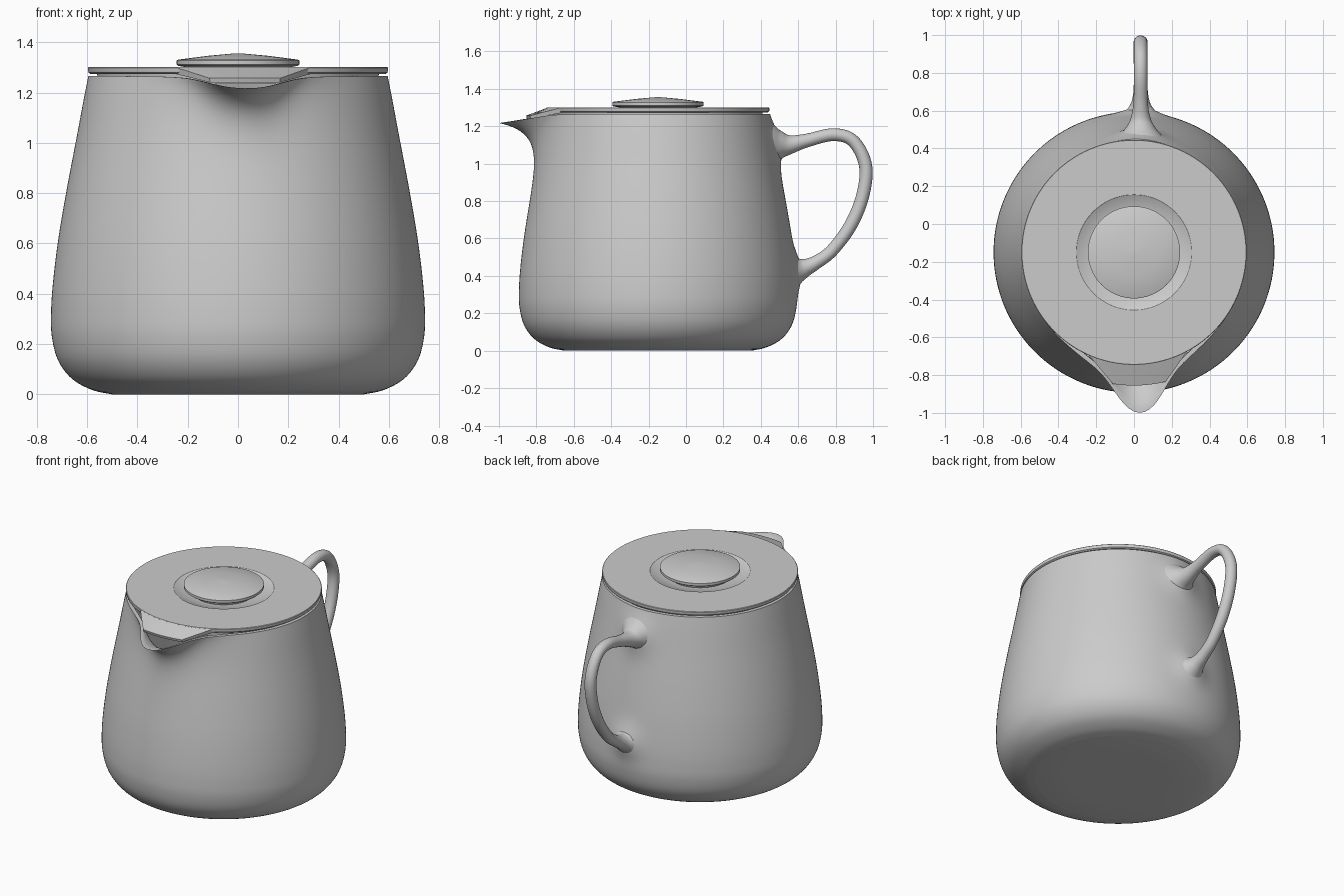
import bpy, bmesh, math
from mathutils import Vector

if "Cube" in bpy.data.objects:
    bpy.data.objects.remove(bpy.data.objects["Cube"])

CY = -0.15      # body axis sits slightly forward
SEG = 192


def spline(pts, n):
    """Catmull-Rom resampling of a short control list."""
    pts = [Vector(p) for p in pts]
    ext = [2 * pts[0] - pts[1]] + pts + [2 * pts[-1] - pts[-2]]
    out = []
    for i in range(1, len(ext) - 2):
        a, b, c, d = ext[i - 1:i + 3]
        for k in range(n):
            t = k / n
            out.append(0.5 * (2 * b + (c - a) * t + (2 * a - 5 * b + 4 * c - d) * t * t
                              + (3 * b - a - 3 * c + d) * t ** 3))
    return out + [pts[-1]]


def loft(name, rings, angle=35):
    """Skin closed rings of points and cap both ends."""
    bm = bmesh.new()
    vr = [[bm.verts.new(p) for p in ring] for ring in rings]
    n = len(vr[0])
    for a, b in zip(vr, vr[1:]):
        for i in range(n):
            j = (i + 1) % n
            bm.faces.new((a[i], a[j], b[j], b[i]))
    bm.faces.new(vr[0])
    bm.faces.new(vr[-1])
    bmesh.ops.recalc_face_normals(bm, faces=bm.faces)
    me = bpy.data.meshes.new(name)
    bm.to_mesh(me)
    bm.free()
    ob = bpy.data.objects.new(name, me)
    bpy.context.collection.objects.link(ob)
    bpy.ops.object.select_all(action='DESELECT')
    ob.select_set(True)
    bpy.context.view_layer.objects.active = ob
    bpy.ops.object.shade_smooth_by_angle(angle=math.radians(angle))
    return ob


def gauss(x, s):
    return math.exp(-(x / s) ** 2)


def circle(r, z, n=SEG):
    return [(r * math.sin(2 * math.pi * i / n), CY - r * math.cos(2 * math.pi * i / n), z)
            for i in range(n)]


def body_point(r, z, i):
    """Revolved wall pulled out into the spout and swelling at the handle roots."""
    th = (360 * i / SEG + 180) % 360 - 180            # 0 = front
    s = th - 2.3
    f = math.exp(-max(0, 1.265 - z) / 0.098)
    pull = 0.17 * gauss(s, 11.5) + 0.085 * gauss(s, 26)
    back = (th % 360 - 183 + 6) * math.pi / 180 * r   # arc distance from handle
    swell = sum(0.035 * gauss(back, w) * gauss(z - hz, w) for hz, w in ((1.11, 0.11), (0.43, 0.10)))
    rr = r + pull * f + swell
    a = math.radians(th)
    zz = z - f * (0.04 * gauss(s, 14) + 0.008 * gauss(s, 26))
    return (rr * math.sin(a), CY - rr * math.cos(a), zz)


# Body: outer wall, rim, inner wall
outer = spline([(0.5, 0), (0.58, 0.018), (0.66, 0.062), (0.715, 0.135), (0.74, 0.23),
                (0.743, 0.33), (0.735, 0.45), (0.714, 0.62), (0.68, 0.82), (0.64, 1.03),
                (0.612, 1.18), (0.595, 1.265)], 6)
inner = [(p[0] - 0.024, max(p[1], 0.025)) for p in reversed(outer)]
prof = [(0.02, 0.0), (0.3, 0.0)] + [tuple(p) for p in outer] + inner + [(0.02, 0.025)]
loft("body", [[body_point(r, z, i) for i in range(SEG)] for r, z in prof], 40)

# Handle: tube with flared roots, (y, z, radius)
path = spline([(0.455, 1.10, 0.12), (0.505, 1.10, 0.078), (0.56, 1.103, 0.05), (0.65, 1.125, 0.036),
               (0.79, 1.155, 0.034), (0.895, 1.12, 0.034), (0.96, 0.99, 0.035),
               (0.945, 0.83, 0.035), (0.88, 0.67, 0.035), (0.78, 0.535, 0.034),
               (0.695, 0.472, 0.037), (0.635, 0.443, 0.05), (0.595, 0.432, 0.077),
               (0.55, 0.425, 0.115)], 8)
rings = []
for k, p in enumerate(path):
    d = path[min(k + 1, len(path) - 1)] - path[max(k - 1, 0)]
    nrm = Vector((-d.y, d.x)).normalized()
    ring = []
    for i in range(32):
        a = 2 * math.pi * i / 32
        off = nrm * p.z * math.sin(a)
        ring.append((0.035 + 1.05 * p.z * math.cos(a), p.x + off.x, p.y + off.y))
    rings.append(ring)
loft("handle", rings, 60)

# Lid disc with plug below and shallow dish around the knob
lid = [(0.02, 1.235), (0.555, 1.235), (0.56, 1.274), (0.585, 1.273), (0.594, 1.279),
       (0.596, 1.285), (0.596, 1.298), (0.593, 1.301), (0.305, 1.301), (0.30, 1.297),
       (0.20, 1.275), (0.02, 1.275)]
loft("lid", [circle(r, z) for r, z in lid], 30)

# Knob: overhanging disc with a low cone top
knob = [(0.19, 1.27), (0.20, 1.30), (0.238, 1.306), (0.244, 1.311), (0.244, 1.328),
        (0.238, 1.331), (0.12, 1.346), (0.01, 1.356)]
loft("lid_knob", [circle(r, z, 96) for r, z in knob], 30)

# Sloping tongue of the lid that covers the spout
rings = []
for k in range(25):
    u = k / 12 - 1
    ring = []
    for half, r, z in ((27, 0.59, 1.30), (11.5, 0.705, 1.257), (11.5, 0.70, 1.24), (27, 0.585, 1.273)):
        a = math.radians(half * u + 2.3)
        ring.append((r * math.sin(a), CY - r * math.cos(a), z))
    rings.append(ring)
loft("lid_spout_cover", rings, 30)
